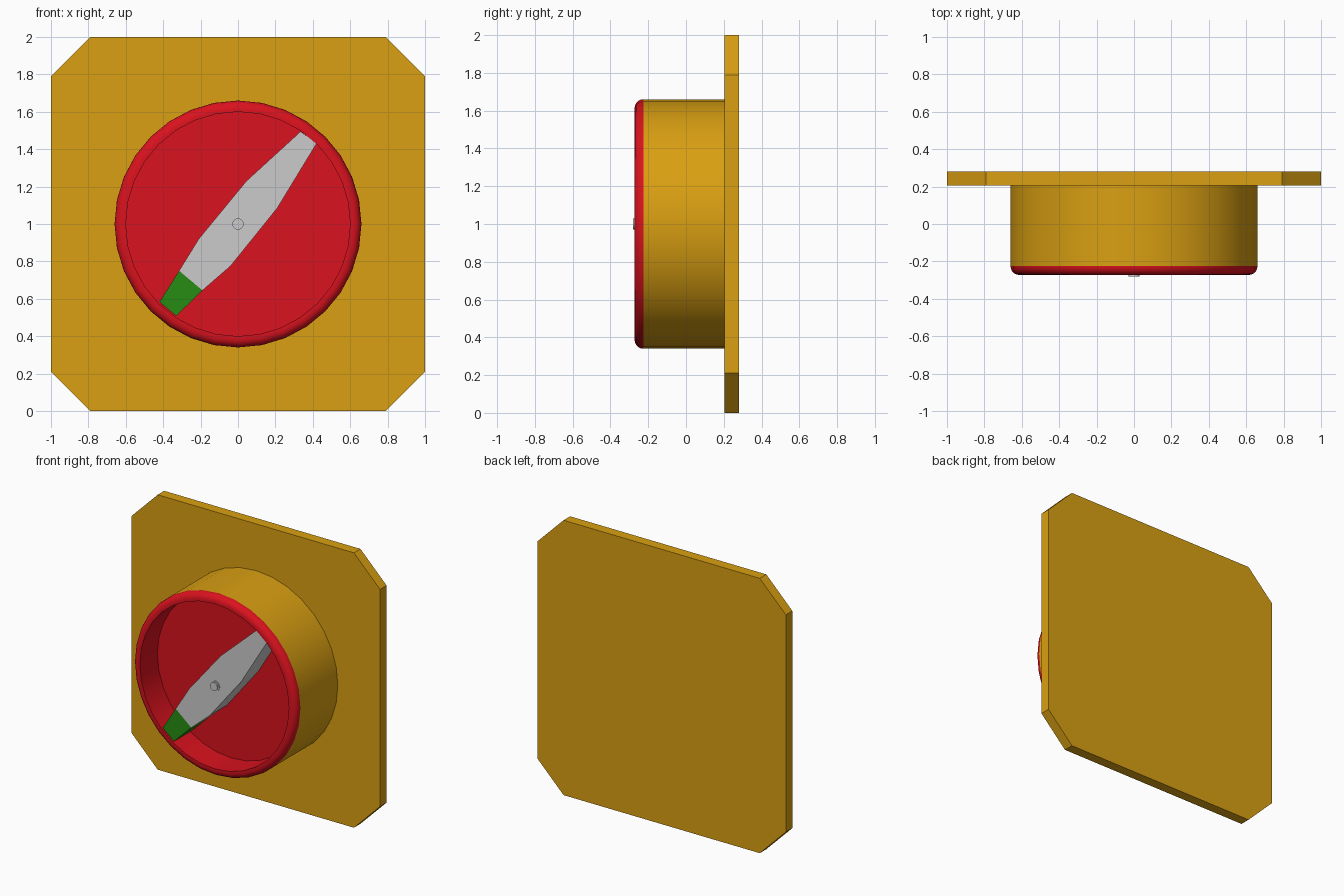
import bpy, bmesh, math

if "Cube" in bpy.data.objects:
    bpy.data.objects.remove(bpy.data.objects["Cube"])

CZ = 1.0  # height of the dial centre


def material(name, rgb):
    m = bpy.data.materials.new(name)
    m.diffuse_color = (*rgb, 1)
    m.use_nodes = True
    m.node_tree.nodes["Principled BSDF"].inputs["Base Color"].default_value = m.diffuse_color
    return m


GOLD = material("gold", (0.70, 0.35, 0.006))
RED = material("red", (0.70, 0.006, 0.013))
GREEN = material("green", (0.02, 0.26, 0.006))


def finish(name, bm, mat=None, smooth=False):
    bmesh.ops.remove_doubles(bm, verts=bm.verts, dist=1e-5)
    bmesh.ops.recalc_face_normals(bm, faces=bm.faces)
    me = bpy.data.meshes.new(name)
    bm.to_mesh(me)
    bm.free()
    ob = bpy.data.objects.new(name, me)
    bpy.context.collection.objects.link(ob)
    if mat:
        me.materials.append(mat)
    if smooth:
        bpy.ops.object.select_all(action='DESELECT')
        ob.select_set(True)
        bpy.context.view_layer.objects.active = ob
        bpy.ops.object.shade_smooth_by_angle(angle=math.radians(35))
    return ob


def prism(name, outline, y0, y1, mat=None):
    """Extrude an (x, z) outline from y0 to y1."""
    bm = bmesh.new()
    face = bm.faces.new([bm.verts.new((x, y0, z)) for x, z in outline])
    ext = bmesh.ops.extrude_face_region(bm, geom=[face])
    verts = [g for g in ext["geom"] if isinstance(g, bmesh.types.BMVert)]
    bmesh.ops.translate(bm, verts=verts, vec=(0, y1 - y0, 0))
    return finish(name, bm, mat)


def lathe(name, profile, mat=None, steps=32):
    """Closed turning of (radius, y) points about the dial axis."""
    bm = bmesh.new()
    verts = [bm.verts.new((0, y, CZ + r)) for r, y in profile]
    edges = [bm.edges.new((a, b)) for a, b in zip(verts, verts[1:])]
    bmesh.ops.spin(bm, geom=verts + edges, cent=(0, 0, CZ), axis=(0, 1, 0),
                   angle=math.tau, steps=steps)
    return finish(name, bm, mat, smooth=True)


# Wall plate with chamfered corners
c = 0.79
prism("wall_plate", [(-c, 0), (c, 0), (1, 1 - c), (1, 1 + c), (c, 2),
                     (-c, 2), (-1, 1 + c), (-1, 1 - c)], 0.205, 0.28, GOLD)

# Round housing
lathe("housing", [(0, 0.21), (0.66, 0.21), (0.66, -0.225), (0.62, -0.225),
                  (0.62, -0.04), (0, -0.04)], GOLD)

# Red bezel: rounded outer edge, then recessed cup
R = 0.045
edge = [(0.66 - R + R * math.cos(a), -0.227 - R * math.sin(a))
        for a in (math.radians(18 * i) for i in range(6))]
lathe("red_bezel", [(0.615, -0.225), (0.66, -0.225)] + edge +
      [(0.60, -0.272), (0.60, -0.07), (0, -0.07)], RED)

# Grip bar and its coloured pointer tip
FRONT, FLOOR = -0.266, -0.065
prism("grip_bar", [(0.335, 1.495), (0.42, 1.43), (0.21, 1.085), (-0.04, 0.775),
                   (-0.19, 0.645), (-0.315, 0.75), (-0.21, 0.92),
                   (0.045, 1.23)], FRONT, FLOOR)
prism("pointer_tip", [(-0.315, 0.75), (-0.19, 0.645), (-0.33, 0.508),
                      (-0.42, 0.583)], FRONT, FLOOR, GREEN)

# Centre screw and washer
lathe("washer", [(0, -0.25), (0.04, -0.25), (0.04, -0.27), (0, -0.27)], steps=16)
lathe("screw", [(0, -0.25), (0.03, -0.25), (0.03, -0.28), (0, -0.28)], steps=16)
